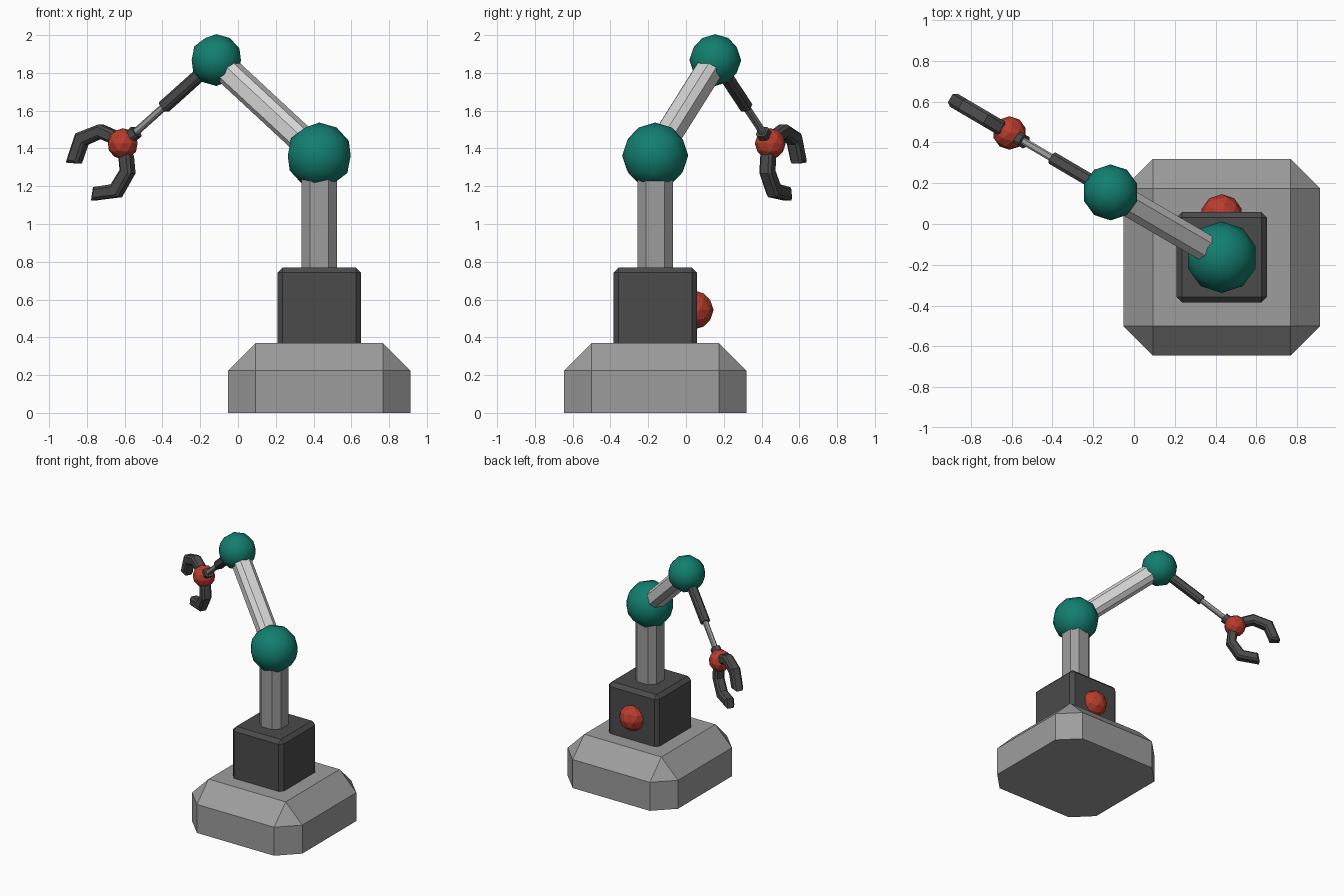
import bpy, bmesh
from mathutils import Vector, Matrix

if "Cube" in bpy.data.objects:
    bpy.data.objects.remove(bpy.data.objects["Cube"])


def mat(name, r, g, b):
    m = bpy.data.materials.new(name)
    m.diffuse_color = (r, g, b, 1)
    m.use_nodes = True
    m.node_tree.nodes["Principled BSDF"].inputs["Base Color"].default_value = m.diffuse_color
    return m


GREY = mat("mid_grey", 0.34, 0.34, 0.34)
LIGHT = mat("light_grey", 0.68, 0.68, 0.68)
DARK = mat("charcoal", 0.07, 0.07, 0.07)
TEAL = mat("teal", 0.006, 0.21, 0.16)
RED = mat("red", 0.48, 0.045, 0.026)

SHOULDER = Vector((0.43, -0.163, 1.362))
ELBOW = Vector((-0.115, 0.155, 1.868))
WRIST = Vector((-0.61, 0.446, 1.425))


def finish(bm, name, material, smooth=False):
    bmesh.ops.recalc_face_normals(bm, faces=bm.faces)
    me = bpy.data.meshes.new(name)
    for f in bm.faces:
        f.smooth = smooth
    bm.to_mesh(me)
    bm.free()
    me.materials.append(material)
    ob = bpy.data.objects.new(name, me)
    bpy.context.collection.objects.link(ob)
    return ob


def bevel(bm, edges, width):
    bmesh.ops.bevel(bm, geom=edges, offset=width, offset_type='OFFSET',
                    segments=1, profile=0.5, affect='EDGES')


def block(name, centre, half, z0, z1, width, material):
    """Fully chamfered box, cut off flat at z0."""
    bm = bmesh.new()
    bmesh.ops.create_cube(bm, size=1)
    low = z0 - 2 * width
    bmesh.ops.scale(bm, verts=bm.verts, vec=(2 * half, 2 * half, z1 - low))
    bmesh.ops.translate(bm, verts=bm.verts, vec=(centre.x, centre.y, (z1 + low) / 2))
    bevel(bm, bm.edges[:], width)
    cut = bmesh.ops.bisect_plane(bm, geom=bm.verts[:] + bm.edges[:] + bm.faces[:],
                                 plane_co=(0, 0, z0), plane_no=(0, 0, 1), clear_inner=True)
    bmesh.ops.holes_fill(bm, edges=[e for e in bm.edges if e.is_boundary], sides=0)
    return finish(bm, name, material)


def frame(d):
    """Rotation with z along d and x kept horizontal."""
    z = d.normalized()
    x = Vector((z.y, -z.x, 0))
    x = x.normalized() if x.length > 1e-4 else Vector((1, 0, 0))
    return Matrix((x, z.cross(x), z)).transposed().to_4x4()


def beam(name, p, q, half, width, material):
    """Square bar from p to q with chamfered long edges."""
    bm = bmesh.new()
    bmesh.ops.create_cube(bm, size=1)
    bmesh.ops.scale(bm, verts=bm.verts, vec=(2 * half, 2 * half, (q - p).length))
    bevel(bm, [e for e in bm.edges if abs(e.verts[0].co.z - e.verts[1].co.z) > 1e-4], width)
    bm.transform(Matrix.Translation((p + q) / 2) @ frame(q - p))
    return finish(bm, name, material)


def ball(name, centre, radius, material, smooth):
    bm = bmesh.new()
    bmesh.ops.create_icosphere(bm, subdivisions=2, radius=radius)
    bmesh.ops.translate(bm, verts=bm.verts, vec=centre)
    return finish(bm, name, material, smooth)


def finger(name, side):
    """Hooked claw finger: profile (along the forearm, outward) given thickness."""
    profile = [(-0.012, 0.04), (-0.004, 0.086), (0.044, 0.164), (0.187, 0.213),
               (0.328, 0.127), (0.274, 0.078), (0.180, 0.133), (0.090, 0.106),
               (0.058, 0.054), (0.045, 0.03)]
    w = 0.037
    along = (WRIST - ELBOW).normalized()
    across = Vector((along.y, -along.x, 0)).normalized()
    out = across.cross(along)
    if out.z < 0:
        out = -out
    bm = bmesh.new()
    rings = [[bm.verts.new(WRIST + along * a + out * (p * side) + across * s)
              for a, p in profile] for s in (-w, w)]
    n = len(profile)
    bm.faces.new(rings[0])
    bm.faces.new(rings[1][::-1])
    rim = []
    for i in range(n):
        j = (i + 1) % n
        bm.faces.new((rings[0][i], rings[0][j], rings[1][j], rings[1][i]))
        rim += [bm.edges.get((r[i], r[j])) for r in rings]
    bmesh.ops.recalc_face_normals(bm, faces=bm.faces)
    bevel(bm, rim, 0.014)
    return finish(bm, name, DARK)


# pedestal
block("base", SHOULDER, 0.482, 0.0, 0.37, 0.145, GREY)
block("motor_box", SHOULDER, 0.222, 0.34, 0.77, 0.028, DARK)
ball("button", (0.43, 0.043, 0.545), 0.103, RED, False)
beam("column", Vector((SHOULDER.x, SHOULDER.y, 0.74)), SHOULDER, 0.093, 0.045, GREY)

# arm joints and links
ball("shoulder_joint", SHOULDER, 0.175, TEAL, True)
beam("upper_arm", SHOULDER, ELBOW, 0.066, 0.032, LIGHT)
ball("elbow_joint", ELBOW, 0.137, TEAL, True)
reach = WRIST - ELBOW
beam("forearm_sleeve", ELBOW, ELBOW + reach * 0.56, 0.032, 0.014, DARK)
beam("forearm_rod", ELBOW + reach * 0.5, WRIST, 0.018, 0.008, GREY)
beam("wrist_collar", ELBOW + reach * 0.855, ELBOW + reach * 0.935, 0.032, 0.012, DARK)

# gripper
ball("wrist_joint", WRIST, 0.082, RED, False)
finger("upper_finger", 1)
finger("lower_finger", -1)
